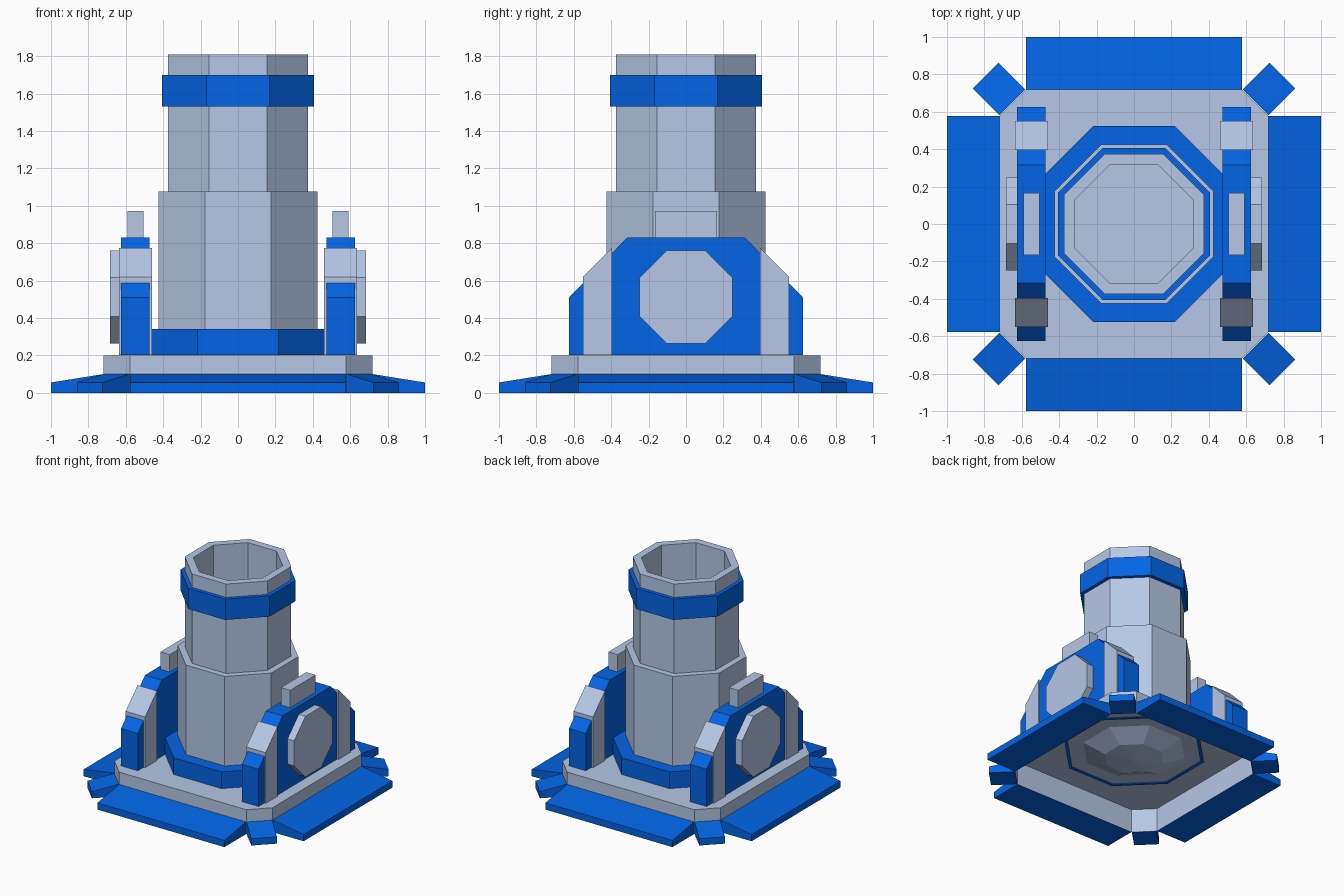
import bpy, bmesh
from math import pi, cos, sin
from mathutils import Matrix

cube = bpy.data.objects.get("Cube")
if cube:
    bpy.data.objects.remove(cube, do_unlink=True)


def material(name, colour):
    m = bpy.data.materials.new(name)
    m.use_nodes = True
    m.diffuse_color = colour
    m.node_tree.nodes["Principled BSDF"].inputs["Base Color"].default_value = colour
    return m


GREY = material("pale steel", (0.465, 0.58, 0.79, 1))
BLUE = material("bright blue", (0.001, 0.13, 0.79, 1))


def finish(name, bm, mat, mirror=False):
    bmesh.ops.remove_doubles(bm, verts=bm.verts, dist=1e-5)
    bmesh.ops.recalc_face_normals(bm, faces=bm.faces)
    mesh = bpy.data.meshes.new(name)
    bm.to_mesh(mesh)
    bm.free()
    mesh.materials.append(mat)
    ob = bpy.data.objects.new(name, mesh)
    bpy.context.collection.objects.link(ob)
    if mirror:
        ob.modifiers.new("Mirror", "MIRROR").use_axis[0] = True
    return ob


def octagon(apothem):
    r = apothem / cos(pi / 8)
    return [(r * cos(pi / 8 + i * pi / 4), r * sin(pi / 8 + i * pi / 4)) for i in range(8)]


def loft(name, loops, mat, cap_start=True, cap_end=True, mirror=False):
    """Bridge loops of 3D points and cap the ends."""
    bm = bmesh.new()
    rings = [[bm.verts.new(p) for p in loop] for loop in loops]
    n = len(rings[0])
    for a, b in zip(rings, rings[1:]):
        for i in range(n):
            j = (i + 1) % n
            bm.faces.new((a[i], a[j], b[j], b[i]))
    if cap_start:
        bm.faces.new(rings[0])
    if cap_end:
        bm.faces.new(rings[-1])
    return finish(name, bm, mat, mirror)


def turned(name, profile, mat, **caps):
    """Eight-sided turning from (apothem, height) pairs."""
    return loft(name, [[(x, y, z) for x, y in octagon(r)] for r, z in profile], mat, **caps)


def side_plate(name, outline, x0, x1, mat):
    """Slab from a (y, z) outline, mirrored to both sides."""
    return loft(name, [[(x, y, z) for y, z in outline] for x in (x0, x1)], mat, mirror=True)


def rect(a, b, c, d):
    return [(a, c), (b, c), (b, d), (a, d)]


# Base plate: chamfered square tray, open underneath
E, C = 0.718, 0.578
corner = [(E, -C), (E, C), (C, E), (-C, E), (-E, C), (-E, -C), (-C, -E), (C, -E)]
loft("base_plate", [[(x, y, z) for x, y in corner] for z in (0.0, 0.2)], GREY, cap_start=False)

# Wedge skirts around the plate, wide on the sides and small at the corners
for i in range(8):
    wide = i % 2 == 0
    inner, outer, half = (0.72, 1.0, 0.577) if wide else (0.919, 1.122, 0.097)
    section = [(inner, 0.0), (outer, 0.0), (outer, 0.055), (inner, 0.1)]
    kind = "skirt_panel" if wide else "corner_tab"
    ob = loft(f"{kind}_{i // 2 + 1}", [[(x, y, z) for x, z in section] for y in (-half, half)], BLUE)
    ob.data.transform(Matrix.Rotation(i * pi / 4, 4, "Z"))

# Central tower
turned("foot_ring", [(0.525, 0.203), (0.525, 0.34)], BLUE)
turned("tower", [(0.425, 0.3), (0.425, 1.075), (0.375, 1.075), (0.375, 1.81),
                 (0.315, 1.81), (0.315, 1.05)], GREY)
turned("collar", [(0.37, 1.53), (0.405, 1.53), (0.405, 1.7), (0.37, 1.7)], BLUE,
       cap_start=False, cap_end=False)

# Underside trim and faceted bulge
turned("underside_trim", [(0.5, 0.198), (0.5, 0.192), (0.525, 0.192), (0.525, 0.198)], BLUE,
       cap_start=False, cap_end=False)
turned("underside_bulge", [(0.38, 0.198), (0.22, 0.125), (0, 0.1)], GREY,
       cap_start=False, cap_end=False)

# Side buttresses
side_plate("buttress", [(-0.625, 0.203), (0.625, 0.203), (0.625, 0.51), (0.315, 0.83),
                        (-0.315, 0.83), (-0.625, 0.51)], 0.473, 0.625, BLUE)
for s, where in ((-1, "front"), (1, "back")):
    side_plate(f"{where}_buttress_band", [(s * 0.55, 0.203), (s * 0.55, 0.62),
                                          (s * 0.395, 0.775), (s * 0.395, 0.203)], 0.46, 0.636, GREY)
side_plate("buttress_top_block", rect(-0.165, 0.165, 0.82, 0.973), 0.505, 0.59, GREY)
side_plate("buttress_disc", [(y, z + 0.512) for y, z in octagon(0.249)], 0.62, 0.685, GREY)
